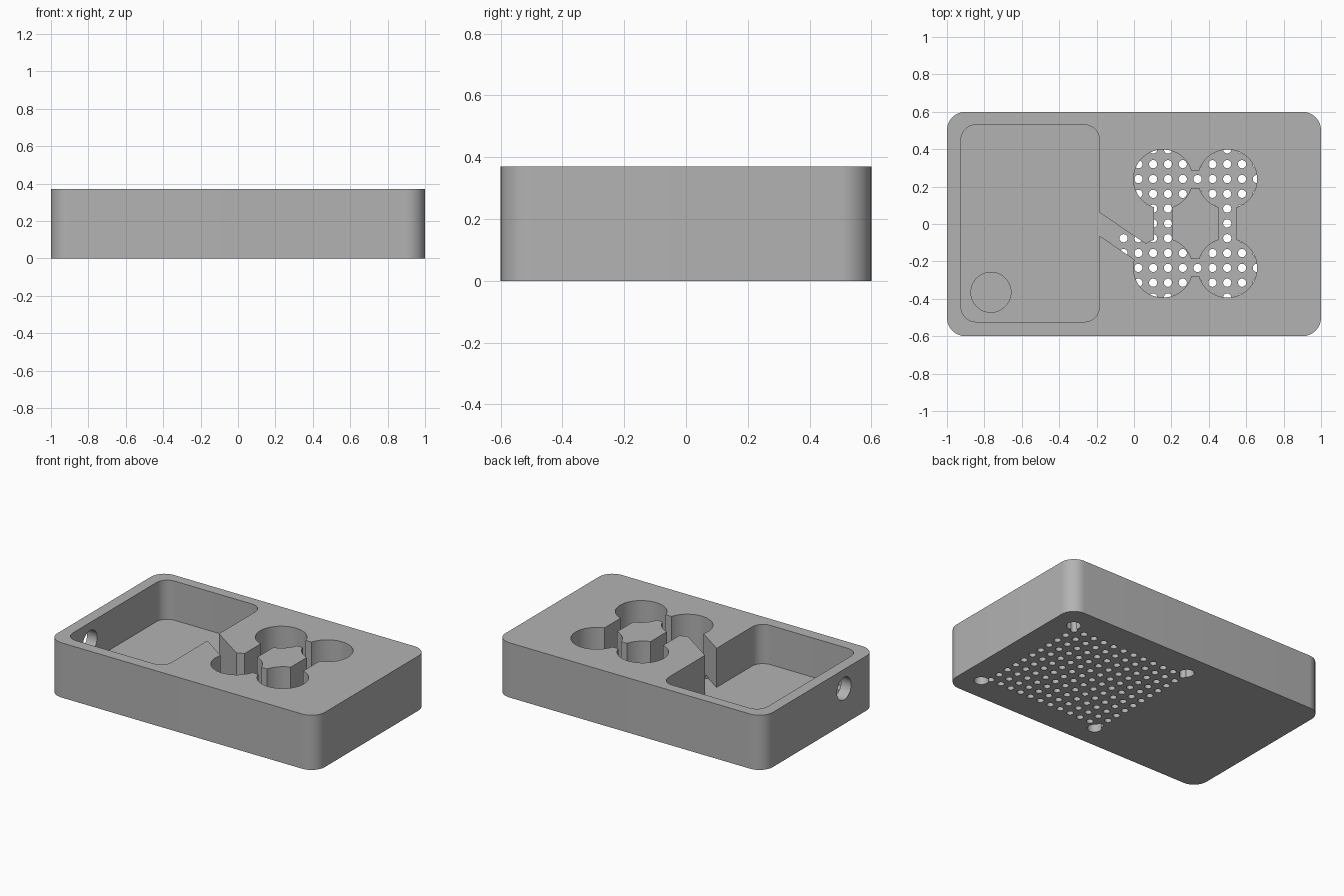
import bpy, bmesh
from math import sin, cos, pi

cube = bpy.data.objects.get("Cube")
if cube:
    bpy.data.objects.remove(cube, do_unlink=True)

HEIGHT, FLOOR, ABOVE = 0.37, 0.105, 0.45

grey = bpy.data.materials.new("plain grey")
grey.use_nodes = True
grey.diffuse_color = (0.45, 0.45, 0.45, 1)
grey.node_tree.nodes["Principled BSDF"].inputs["Base Color"].default_value = grey.diffuse_color


def circle(cx, cy, r, n=48):
    return [(cx + r * cos(2 * pi * i / n), cy + r * sin(2 * pi * i / n)) for i in range(n)]


def rounded(x0, x1, y0, y1, r, n=12):
    centres = [(x1 - r, y1 - r), (x0 + r, y1 - r), (x0 + r, y0 + r), (x1 - r, y0 + r)]
    return [(cx + r * cos(pi / 2 * (q + i / n)), cy + r * sin(pi / 2 * (q + i / n)))
            for q, (cx, cy) in enumerate(centres) for i in range(n + 1)]


def box(x0, x1, y0, y1):
    return [(x0, y0), (x1, y0), (x1, y1), (x0, y1)]


def prisms(name, outlines, z0, z1):
    """Extrude each outline between two heights into one object."""
    bm = bmesh.new()
    for pts in outlines:
        low = [bm.verts.new((x, y, z0)) for x, y in pts]
        high = [bm.verts.new((x, y, z1)) for x, y in pts]
        bm.faces.new(low[::-1])
        bm.faces.new(high)
        for i in range(len(pts)):
            j = (i + 1) % len(pts)
            bm.faces.new((low[i], low[j], high[j], high[i]))
    mesh = bpy.data.meshes.new(name)
    bm.to_mesh(mesh)
    bm.free()
    mesh.materials.append(grey)
    obj = bpy.data.objects.new(name, mesh)
    bpy.context.collection.objects.link(obj)
    return obj


def cut(body, cutter):
    """Subtract the cutter from the body and discard it."""
    mod = body.modifiers.new("cut", 'BOOLEAN')
    mod.object, mod.operation, mod.solver, mod.use_self = cutter, 'DIFFERENCE', 'EXACT', True
    cutter.hide_render = True
    bpy.context.view_layer.update()
    result = bpy.data.meshes.new_from_object(body.evaluated_get(bpy.context.evaluated_depsgraph_get()))
    body.modifiers.clear()
    body.data = result
    bpy.data.objects.remove(cutter, do_unlink=True)


# Rounded housing block
body = prisms("housing", [rounded(-1, 1, -0.6, 0.6, 0.1)], 0, HEIGHT)

# Large compartment, four round wells, their necks and the slanted channel
wells_x, wells_y, neck = (0.155, 0.5), (-0.235, 0.24), 0.047
pockets = [rounded(-0.925, -0.185, -0.523, 0.53, 0.08)]
pockets += [circle(x, y, 0.158, 64) for x in wells_x for y in wells_y]
pockets += [box(x - neck, x + neck, *wells_y) for x in wells_x]
pockets += [box(*wells_x, y - neck, y + neck) for y in wells_y]
pockets += [[(-0.25, -0.018), (0.09, -0.25), (0.17, -0.178), (-0.25, 0.105)]]
cut(body, prisms("pocket_cutter", pockets, FLOOR, ABOVE))

# Shallow round recess in the compartment floor
cut(body, prisms("recess_cutter", [circle(-0.765, -0.365, 0.107)], FLOOR - 0.03, FLOOR + 0.05))

# Grid of small vent holes in the base
pitch = 0.0792
vents = [circle(-0.056 + pitch * i, 0.003 + pitch * j, 0.022, 20)
         for i in range(12) for j in range(-5, 6)]
cut(body, prisms("vent_cutter", vents, -0.05, FLOOR + 0.005))

# Four mounting holes under the vent corners
mounts = [circle(0.4 + sx * 0.453, sy * 0.44, 0.045, 32) for sx in (-1, 1) for sy in (-1, 1)]
cut(body, prisms("mount_cutter", mounts, -0.05, 0.06))

# Cable hole through the right end wall
cable = prisms("cable_cutter", [circle(0, 0, 0.076)], -0.1, 0.1)
cable.rotation_euler = (0, pi / 2, 0)
cable.location = (-0.97, -0.26, 0.24)
cut(body, cable)

bpy.ops.object.select_all(action='DESELECT')
body.select_set(True)
bpy.context.view_layer.objects.active = body
bpy.ops.object.shade_smooth_by_angle(angle=pi / 6)
